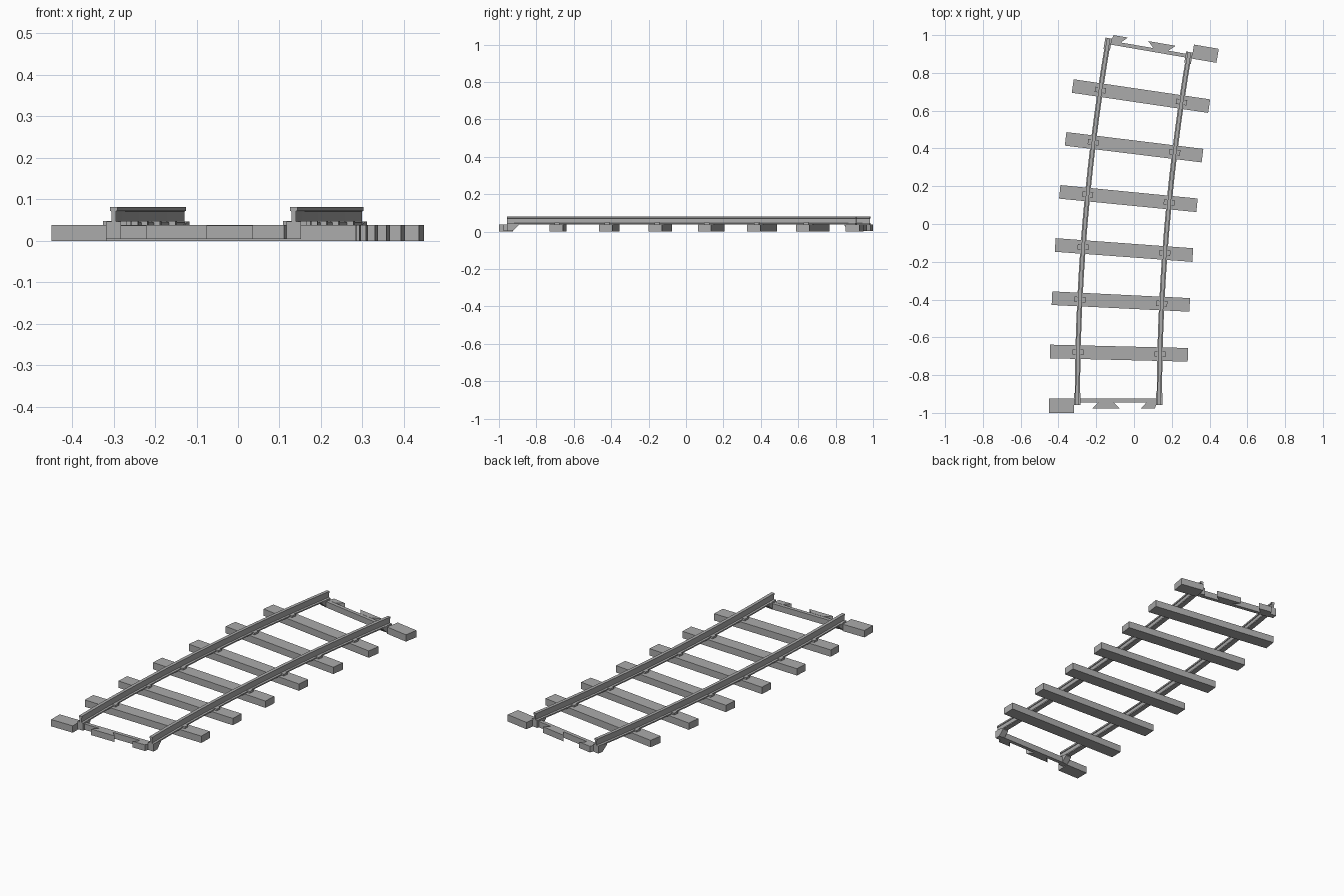
import bpy, bmesh, math
from mathutils import Matrix, Vector

cube = bpy.data.objects.get("Cube")
if cube:
    bpy.data.objects.remove(cube, do_unlink=True)

# Track layout: a gentle right-hand arc
RADIUS = 11.21
TURN = math.radians(9.78)
START = Vector((-0.083, -0.957, 0))
BAYS = 7
GAUGE = 0.217  # half distance between rails

grey = bpy.data.materials.new("track_grey")
grey.use_nodes = True
grey.diffuse_color = (0.41, 0.41, 0.41, 1)
grey.node_tree.nodes["Principled BSDF"].inputs["Base Color"].default_value = grey.diffuse_color


def frame(t):
    """Local frame on the centre line at fraction t: x across, y along."""
    a = TURN * t
    pos = START + Vector((RADIUS * (1 - math.cos(a)), RADIUS * math.sin(a), 0))
    return Matrix.Translation(pos) @ Matrix.Rotation(-a, 4, 'Z')


def finish(name, bm, matrix=Matrix()):
    bmesh.ops.recalc_face_normals(bm, faces=bm.faces)
    mesh = bpy.data.meshes.new(name)
    bm.to_mesh(mesh)
    bm.free()
    mesh.materials.append(grey)
    obj = bpy.data.objects.new(name, mesh)
    obj.matrix_world = matrix
    bpy.context.collection.objects.link(obj)
    return obj


def prism(name, outline, depth, matrix):
    """Extrude a closed outline of 3D points by the depth vector."""
    bm = bmesh.new()
    face = bm.faces.new([bm.verts.new(p) for p in outline])
    ext = bmesh.ops.extrude_face_region(bm, geom=[face])["geom"]
    bmesh.ops.translate(bm, vec=depth, verts=[v for v in ext if isinstance(v, bmesh.types.BMVert)])
    return finish(name, bm, matrix)


def slab(name, points, z0, z1, matrix):
    return prism(name, [(x, y, z0) for x, y in points], (0, 0, z1 - z0), matrix)


def box(name, x0, x1, y0, y1, z0, z1, matrix):
    return slab(name, [(x0, y0), (x1, y0), (x1, y1), (x0, y1)], z0, z1, matrix)


# Rails: half section mirrored, then swept along the arc
HALF = [(0.014, 0.037), (0.014, 0.044), (0.0055, 0.047),
        (0.0055, 0.071), (0.009, 0.072), (0.009, 0.081)]
SECTION = HALF + [(-x, z) for x, z in reversed(HALF)]


def rail(name, offset, steps=2 * BAYS):
    bm = bmesh.new()
    rings = [[bm.verts.new(frame(i / steps) @ Vector((offset + x, 0, z))) for x, z in SECTION]
             for i in range(steps + 1)]
    n = len(SECTION)
    for a, b in zip(rings, rings[1:]):
        for j in range(n):
            k = (j + 1) % n
            bm.faces.new((a[j], a[k], b[k], b[j]))
    bm.faces.new(rings[0])
    bm.faces.new(rings[-1])
    finish(name, bm)


SIDES = (("left", 1), ("right", -1))
for side, s in SIDES:
    rail(side + "_rail", s * GAUGE)

# Sleepers with a pair of clips on each rail
for i in range(1, BAYS):
    m = frame(i / BAYS)
    box(f"sleeper_{i}", -0.365, 0.365, -0.036, 0.036, 0, 0.038, m)
    for side, s in SIDES:
        for edge, e in (("inner", -s), ("outer", s)):
            x0, x1 = sorted((s * GAUGE + e * 0.008, s * GAUGE + e * 0.029))
            box(f"{side}_{edge}_clip_{i}", x0, x1, -0.014, 0.014, 0.037, 0.048, m)


# Connector ends: same parts at both ends, turned half round
def connector(label, m):
    box(label + "_end_block", -0.367, -0.234, -0.043, 0.032, 0, 0.038, m)
    box(label + "_cross_bar", -0.21, 0.21, 0.012, 0.032, 0.004, 0.037, m)
    slab(label + "_dovetail", [(-0.139, -0.02), (0.008, -0.02), (-0.026, 0.013), (-0.105, 0.013)],
         0.004, 0.038, m)
    slab(label + "_half_dovetail", [(0.118, -0.02), (0.194, -0.02), (0.204, 0.013), (0.15, 0.013)],
         0.004, 0.038, m)
    # Support under each rail tip, tapering upwards behind
    for side, s in SIDES:
        x = s * GAUGE - 0.0175
        outline = [(x, 0, 0.004), (x, 0.03, 0.004), (x, 0.062, 0.033),
                   (x, 0.062, 0.04), (x, 0.03, 0.046), (x, 0, 0.046)]
        prism(f"{label}_{side}_rail_support", outline, (0.035, 0, 0), m)


connector("front", frame(0))
connector("back", frame(1) @ Matrix.Rotation(math.pi, 4, 'Z'))
